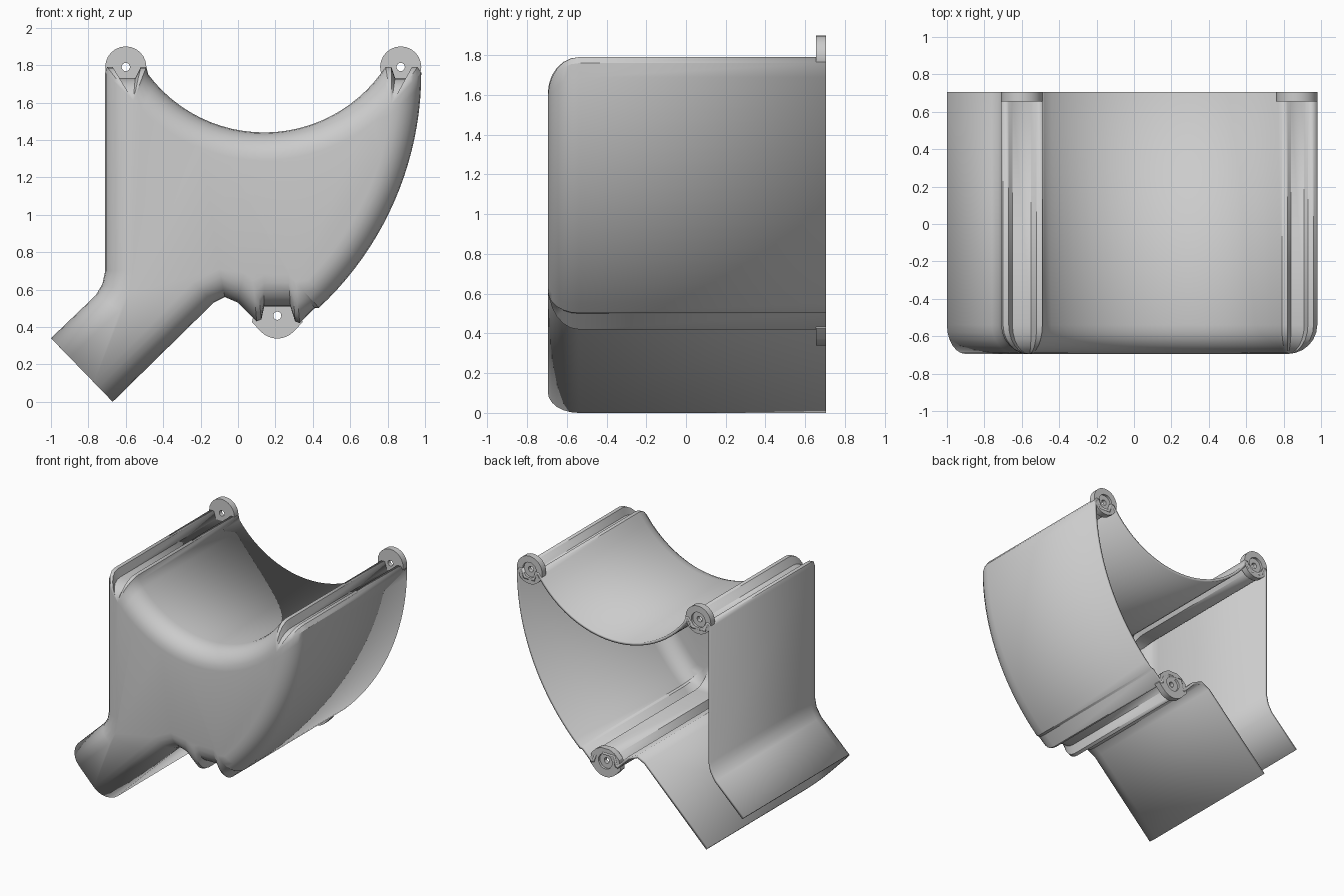
import bpy, bmesh
from math import sin, cos, pi, radians, atan2

if "Cube" in bpy.data.objects:
    bpy.data.objects.remove(bpy.data.objects["Cube"])

BACK, FRONT, FILLET = 0.705, -0.695, 0.155


def finish(bm, name, angle=30):
    mesh = bpy.data.meshes.new(name)
    bm.to_mesh(mesh)
    bm.free()
    ob = bpy.data.objects.new(name, mesh)
    bpy.context.collection.objects.link(ob)
    bpy.ops.object.select_all(action='DESELECT')
    ob.select_set(True)
    bpy.context.view_layer.objects.active = ob
    bpy.ops.object.shade_smooth_by_angle(angle=radians(angle))
    return ob


def arc(cx, cz, r, a0, a1, n):
    return [(cx + r * cos(radians(a0 + (a1 - a0) * i / n)),
             cz + r * sin(radians(a0 + (a1 - a0) * i / n))) for i in range(n + 1)]


# outline pairs: outer wall point and the matching point where the front fillet ends
right_tip, left_tip = (0.82, 1.59), (-0.56, 1.61)
pairs = [
    ((-.71, 1.76), left_tip), ((-.71, .70), (-.56, .70)),
    ((-.725, .63), (-.58, .58)), ((-.76, .57), (-.63, .49)),
    ((-1.0, .34), (-.90, .237)), ((-.67, 0), (-.77, .103)),      # open chute end
    ((-.13, .53), (-.24, .64)), ((-.07, .56), (-.10, .71)),
    ((0, .53), (.03, .69)), ((.10, .43), (.08, .65)),
    ((.125, .44), (.10, .66)), ((.14, .51), (.14, .68)),          # lower screw groove
    ((.28, .51), (.27, .68)), ((.305, .43), (.29, .66)),
    ((.33, .42), (.31, .64)), ((.41, .50), (.325, .62)),
]
OPEN = 4
# convex right wall
pairs += list(zip(arc(-.739, 1.76, 1.719, -47, 0, 20),
                  arc(-.739, 1.76, 1.569, -47, -6.2, 20)[:-1] + [right_tip]))
# right screw groove
pairs += [(p, right_tip) for p in ((.96, 1.79), (.93, 1.79), (.91, 1.73),
                                   (.84, 1.73), (.82, 1.79), (.79, 1.79))]
# concave saddle
pairs += list(zip(arc(.14, 2.215, .775, -35.6, -143.1, 24),
                  [right_tip] + arc(.14, 2.215, .925, -42.7, -139.2, 24)[1:-1] + [left_tip]))
# left screw groove
pairs += [(p, left_tip) for p in ((-.49, 1.79), (-.52, 1.79), (-.55, 1.73),
                                  (-.65, 1.73), (-.67, 1.79), (-.70, 1.79))]

# housing shell: straight walls, rounded front edge and front plate
bm = bmesh.new()
steps = [(BACK, 0)]
for k in range(7):
    t = pi / 2 * k / 6
    steps.append((FRONT + FILLET * (1 - sin(t)), 1 - cos(t)))
rings = [[bm.verts.new((p[0] + (q[0] - p[0]) * f, y, p[1] + (q[1] - p[1]) * f))
          for p, q in pairs] for y, f in steps]
n = len(pairs)
for a, b in zip(rings, rings[1:]):
    for i in range(n):
        if i != OPEN:
            j = (i + 1) % n
            bm.faces.new((b[i], a[i], a[j], b[j]))
bmesh.ops.remove_doubles(bm, verts=bm.verts, dist=0.0005)
bm.verts.ensure_lookup_table()
cap = []
for p, q in pairs:
    v = min(bm.verts, key=lambda v: (v.co.x - q[0])**2 + (v.co.z - q[1])**2 + (v.co.y - FRONT)**2)
    if v not in cap:
        cap.append(v)
bm.faces.new(cap)
housing = finish(bm, "housing_shell")
wall = housing.modifiers.new("wall", 'SOLIDIFY')
wall.thickness = 0.022
wall.offset = -1


# screw lugs: flat tabs on the back rim with a through hole and counterbore
def lug(name, cx, cz, outline):
    bm = bmesh.new()
    y0 = BACK - 0.05

    def circle(r, y):
        return [bm.verts.new((cx + r * cos(a), y, cz + r * sin(a)))
                for a in (atan2(z - cz, x - cx) for x, z in outline)]

    def edge(y):
        return [bm.verts.new((x, y, z)) for x, z in outline]

    loops = [edge(y0), edge(BACK), circle(.06, BACK), circle(.06, BACK - .018),
             circle(.022, BACK - .018), circle(.022, y0)]
    m = len(outline)
    for k in range(6):
        a, b = loops[k], loops[(k + 1) % 6]
        for i in range(m):
            bm.faces.new((a[i], a[(i + 1) % m], b[(i + 1) % m], b[i]))
    bmesh.ops.recalc_face_normals(bm, faces=bm.faces)
    return finish(bm, name)


for name, x in (("left_lug", -.60), ("right_lug", .87)):
    lug(name, x, 1.79, arc(x, 1.79, .11, 0, 345, 23))
lower = arc(.21, .46, .122, -135, -45, 8) + [(.345, .425), (.33, .50), (.29, .54), (.25, .56),
                                            (.21, .56), (.17, .56), (.13, .54), (.09, .50), (.075, .425)]
lug("lower_lug", .21, .46, lower)
